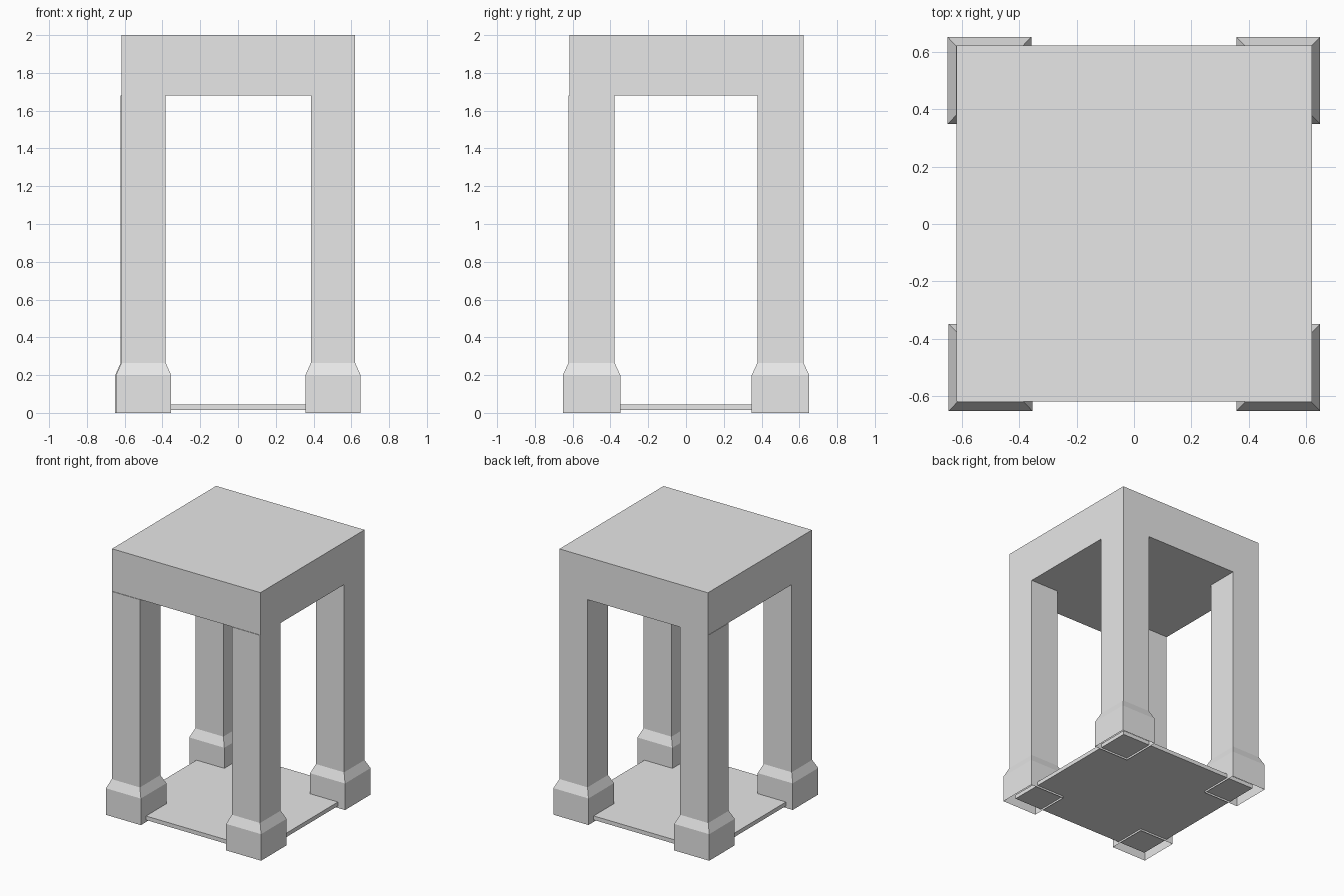
import bpy
import bmesh

cube = bpy.data.objects.get("Cube")
if cube:
    bpy.data.objects.remove(cube, do_unlink=True)

# Single stone colour
stone = bpy.data.materials.new("light grey stone")
stone.use_nodes = True
stone.diffuse_color = (0.8, 0.8, 0.8, 1)
stone.node_tree.nodes["Principled BSDF"].inputs["Base Color"].default_value = (0.8, 0.8, 0.8, 1)


def finish(name, bm):
    bmesh.ops.recalc_face_normals(bm, faces=bm.faces)
    mesh = bpy.data.meshes.new(name)
    bm.to_mesh(mesh)
    bm.free()
    mesh.materials.append(stone)
    obj = bpy.data.objects.new(name, mesh)
    bpy.context.collection.objects.link(obj)
    return obj


def loft(name, cx, cy, sections, open_bottom=False):
    """Stack rectangles (half x, half y, z) into a square-sided column."""
    bm = bmesh.new()
    rings = []
    for hx, hy, z in sections:
        rings.append([bm.verts.new((cx + sx * hx, cy + sy * hy, z))
                      for sx, sy in ((-1, -1), (1, -1), (1, 1), (-1, 1))])
    for low, high in zip(rings, rings[1:]):
        for i in range(4):
            j = (i + 1) % 4
            bm.faces.new((low[i], low[j], high[j], high[i]))
    bm.faces.new(rings[-1])
    if not open_bottom:
        bm.faces.new(rings[0][::-1])
    return finish(name, bm)


# Roof block and thin floor slab
loft("roof", 0.001, 0.002, [(0.619, 0.62, 1.68), (0.619, 0.62, 2.0)])
loft("floor_slab", 0, 0, [(0.59, 0.59, 0.015), (0.59, 0.59, 0.045)])

# Four pillars with flared feet, hollow underneath
column = [(0.146, 0.152, 0), (0.146, 0.152, 0.20),
          (0.117, 0.122, 0.265), (0.117, 0.122, 1.68)]
for name, x, y in (("front_left_pillar", 0.503, -0.5),
                   ("front_right_pillar", -0.5, -0.5),
                   ("back_left_pillar", 0.503, 0.5),
                   ("back_right_pillar", -0.504, 0.5)):
    loft(name, x, y, column, open_bottom=True)
